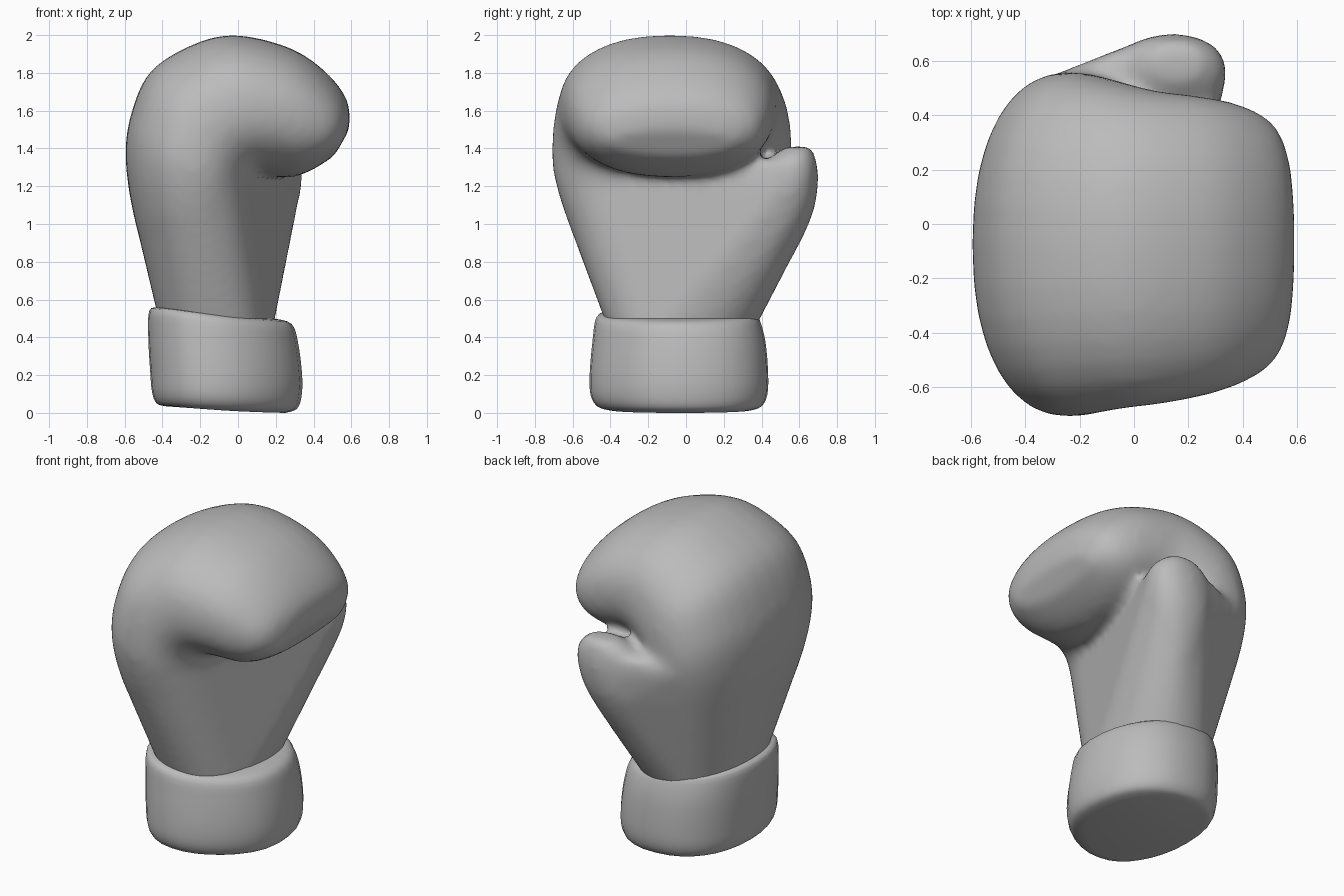
import bpy
import bmesh
import math
from mathutils import Vector

if "Cube" in bpy.data.objects:
    bpy.data.objects.remove(bpy.data.objects["Cube"], do_unlink=True)

leather = bpy.data.materials.new("grey leather")
leather.use_nodes = True
leather.diffuse_color = (0.5, 0.5, 0.5, 1)
leather.node_tree.nodes["Principled BSDF"].inputs["Base Color"].default_value = (0.5, 0.5, 0.5, 1)


def signed_power(value, power):
    return math.copysign(abs(value) ** power, value)


def ring_points(section, power, trim=0, sides=32):
    """Rounded loop between a back point, a palm point and two side limits."""
    back_x, back_z, palm_x, palm_z, low_y, high_y = section
    middle = Vector((back_x + palm_x, low_y + high_y, back_z + palm_z)) / 2
    across = Vector((palm_x - back_x, 0, palm_z - back_z)) / 2
    along = Vector((0, high_y - low_y, 0)) / 2
    points = []
    for step in range(sides):
        angle = math.tau * step / sides
        u = signed_power(math.cos(angle), 2 / power)
        v = signed_power(math.sin(angle), 2 / power)
        # Trim the front corner on the palm side
        lean = Vector((-trim * min(v, 0) ** 2 * (1 + u) / 2, 0, 0))
        points.append(middle + across * u + along * v + lean)
    return points


def smooth_sections(sections, steps=4):
    """Insert sections along a spline through the given ones."""
    padded = [sections[0]] + sections + [sections[-1]]
    result = []
    for a, b, c, d in zip(padded, padded[1:], padded[2:], padded[3:]):
        for step in range(steps):
            t = step / steps
            result.append([
                q + t * ((r - p) + t * (2 * p - 5 * q + 4 * r - s + t * (3 * (q - r) + s - p))) / 2
                for p, q, r, s in zip(a, b, c, d)])
    return result + [sections[-1]]


def add_loft(bm, sections, power, trim=0, closed_top=True):
    """Skin a tube over the sections and cap its ends."""
    rings = [[bm.verts.new(p) for p in ring_points(s, power, trim)]
             for s in smooth_sections(sections)]
    for lower, upper in zip(rings, rings[1:]):
        for i in range(len(lower)):
            bm.faces.new((lower[i - 1], lower[i], upper[i], upper[i - 1]))
    bm.faces.new(reversed(rings[0]))
    if closed_top:
        bm.faces.new(rings[-1])


def add_hull(bm, points):
    """Stretch a tight skin around the points."""
    verts = [bm.verts.new(p) for p in points]
    bmesh.ops.convex_hull(bm, input=verts)
    bmesh.ops.delete(bm, geom=[v for v in bm.verts if not v.link_faces], context="VERTS")


def finish(bm, name):
    bmesh.ops.recalc_face_normals(bm, faces=bm.faces)
    mesh = bpy.data.meshes.new(name)
    bm.to_mesh(mesh)
    bm.free()
    mesh.materials.append(leather)
    for polygon in mesh.polygons:
        polygon.use_smooth = True
    part = bpy.data.objects.new(name, mesh)
    bpy.context.collection.objects.link(part)
    return part


# Sections hold: back x, back z, palm x, palm z, lowest y, highest y

# Hand, rising from the wrist and curling over into the closed fingers
hand_sections = [
    (-0.41, 0.45, 0.18, 0.42, -0.41, 0.36),
    (-0.43, 0.64, 0.13, 0.66, -0.44, 0.38),
    (-0.50, 0.85, 0.10, 0.85, -0.55, 0.43),
    (-0.56, 1.08, 0.09, 1.02, -0.64, 0.50),
    (-0.595, 1.33, 0.10, 1.19, -0.70, 0.55),
    (-0.575, 1.55, 0.11, 1.25, -0.71, 0.56),
    (-0.47, 1.80, 0.13, 1.26, -0.70, 0.55),
    (-0.24, 1.95, 0.15, 1.26, -0.68, 0.52),
    (-0.01, 2.00, 0.18, 1.25, -0.665, 0.49),
    (0.28, 1.93, 0.22, 1.25, -0.635, 0.47),
    (0.47, 1.80, 0.30, 1.25, -0.59, 0.44),
    (0.58, 1.65, 0.40, 1.29, -0.52, 0.38),
    (0.59, 1.50, 0.51, 1.36, -0.40, 0.26),
]

# Thumb, leaning outward from the wrist beside the palm
thumb_sections = [
    (-0.10, 0.56, 0.17, 0.56, 0.10, 0.38),
    (-0.09, 0.80, 0.21, 0.80, 0.22, 0.55),
    (-0.08, 1.05, 0.30, 1.05, 0.34, 0.67),
    (-0.06, 1.22, 0.34, 1.22, 0.40, 0.70),
    (-0.03, 1.34, 0.33, 1.34, 0.44, 0.69),
    (0.07, 1.41, 0.25, 1.41, 0.53, 0.66),
]

# Cuff, with rounded rims and a top that slopes toward the palm
cuff_sections = [
    (-0.38, 0.035, 0.25, 0.00, -0.41, 0.35),
    (-0.43, 0.05, 0.31, 0.02, -0.47, 0.40),
    (-0.455, 0.11, 0.335, 0.08, -0.505, 0.43),
    (-0.465, 0.22, 0.34, 0.19, -0.51, 0.435),
    (-0.475, 0.40, 0.32, 0.36, -0.495, 0.42),
    (-0.47, 0.54, 0.285, 0.47, -0.475, 0.385),
    (-0.42, 0.56, 0.19, 0.50, -0.42, 0.35),
]

# Fuse hand, thumb and the web between them into one soft padded skin
mitt_mesh = bmesh.new()
add_loft(mitt_mesh, hand_sections, power=2.25)
add_loft(mitt_mesh, thumb_sections, power=2.2)
web_points = [p for s in hand_sections[:5] for p in ring_points(s, 2.25)]
web_points += [p for s in thumb_sections[:5] for p in ring_points(s, 2.2)]
add_hull(mitt_mesh, web_points)
mitt = finish(mitt_mesh, "mitt")
fuse = mitt.modifiers.new("fuse", "REMESH")
fuse.mode = "VOXEL"
fuse.voxel_size = 0.025
fuse.use_smooth_shade = True
soften = mitt.modifiers.new("soften", "SMOOTH")
soften.factor = 0.5
soften.iterations = 12

# Bake the fused skin and cut it open where it enters the cuff
skin = bmesh.new()
skin.from_object(mitt, bpy.context.evaluated_depsgraph_get())
bmesh.ops.bisect_plane(skin, geom=skin.verts[:] + skin.edges[:] + skin.faces[:],
                       plane_co=(-0.42, 0, 0.53), plane_no=(0.1, 0, 1), clear_inner=True)
mitt.modifiers.clear()
skin.to_mesh(mitt.data)
skin.free()
for polygon in mitt.data.polygons:
    polygon.use_smooth = True

cuff_mesh = bmesh.new()
add_loft(cuff_mesh, cuff_sections, power=2.3, trim=0.15, closed_top=False)
cuff = finish(cuff_mesh, "cuff")
